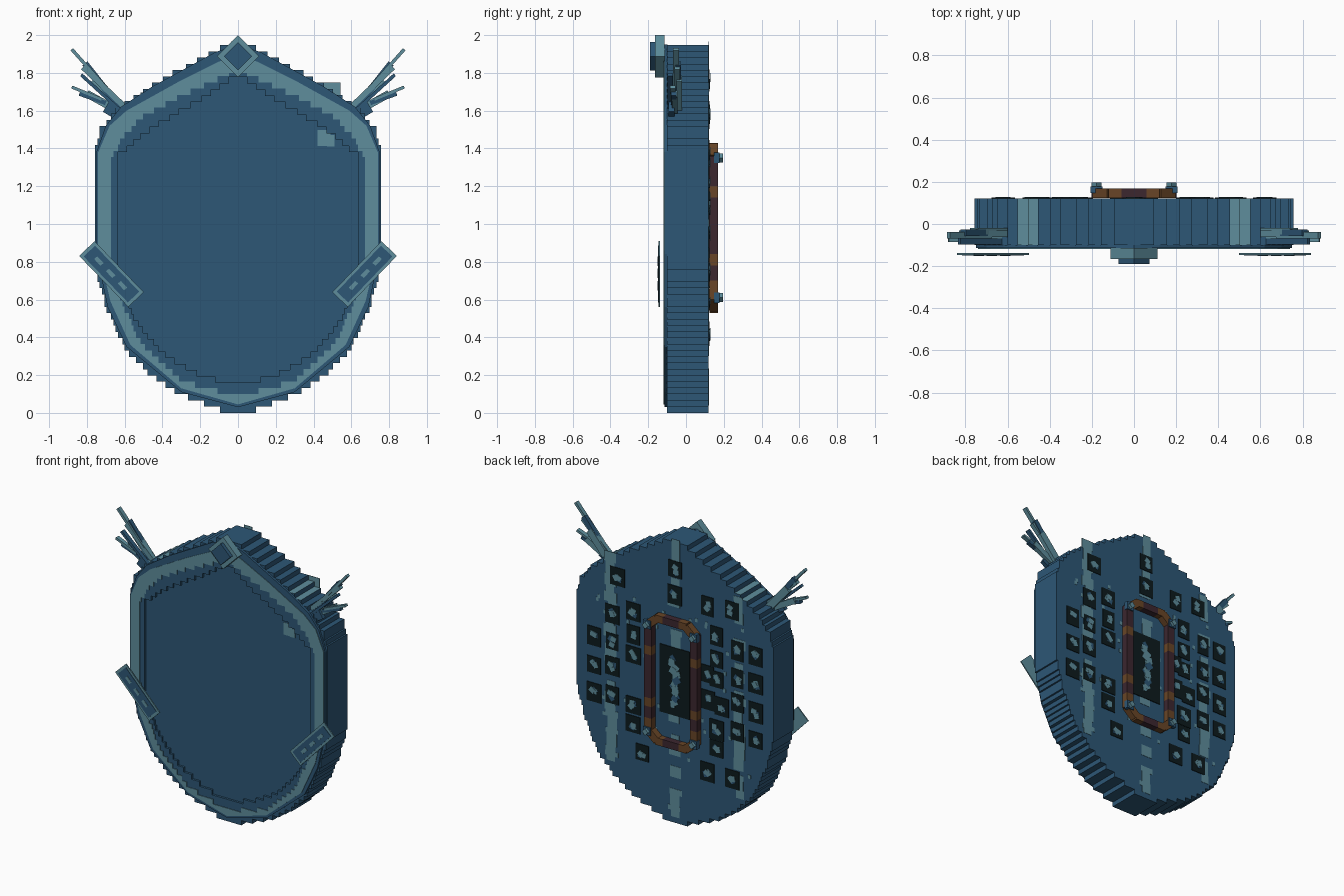
import bpy, bmesh, math, random
from mathutils import Matrix, Vector

random.seed(4)
cube = bpy.data.objects.get("Cube")
if cube:
    bpy.data.objects.remove(cube)


def material(name, rgb):
    m = bpy.data.materials.new(name)
    m.use_nodes = True
    m.diffuse_color = (*rgb, 1)
    m.node_tree.nodes["Principled BSDF"].inputs["Base Color"].default_value = (*rgb, 1)
    return m


BLUE = material("steel_blue", (.026, .095, .182))
PALE = material("pale_teal", (.112, .27, .335))
BLACK = material("near_black", (.004, .011, .013))
BROWN = material("leather_brown", (.14, .06, .02))
MAROON = material("dark_maroon", (.045, .02, .028))
MATS = [BLUE, PALE, BLACK, BROWN, MAROON]


def finish(name, bm):
    bmesh.ops.recalc_face_normals(bm, faces=bm.faces)
    me = bpy.data.meshes.new(name)
    bm.to_mesh(me)
    bm.free()
    for m in MATS:
        me.materials.append(m)
    ob = bpy.data.objects.new(name, me)
    bpy.context.collection.objects.link(ob)
    return ob


def mirror_half(half):
    """Closed outline from (half width, z) points running bottom to top."""
    return half + [(-w, z) for w, z in reversed(half) if w > 0]


def stepped(half, step=.033):
    """Staircase version of a half outline."""
    z, top, pts = half[0][1], half[-1][1], []
    while z < top - step / 2:
        nxt = min(z + step, top)
        mid = (z + nxt) / 2
        for (w0, z0), (w1, z1) in zip(half, half[1:]):
            if z0 <= mid <= z1:
                w = w0 + (w1 - w0) * (mid - z0) / (z1 - z0)
        w = max(round(w / .012) * .012, .024)
        if pts and abs(pts[-1][0] - w) < .001:
            pts[-1] = (w, nxt)
        else:
            pts += [(w, z), (w, nxt)]
        z = nxt
    return mirror_half(pts)


def plate(name, outlines, front, back, mat):
    """Extruded outline; a second outline is a hole."""
    cu = bpy.data.curves.new(name, 'CURVE')
    cu.dimensions, cu.fill_mode = '2D', 'BOTH'
    cu.extrude = (back - front) / 2
    for pts in outlines:
        sp = cu.splines.new('POLY')
        sp.points.add(len(pts) - 1)
        for p, (x, z) in zip(sp.points, pts):
            p.co = (x, z, 0, 1)
        sp.use_cyclic_u, sp.use_smooth = True, False
    tmp = bpy.data.objects.new(name + "_path", cu)
    bpy.context.collection.objects.link(tmp)
    dg = bpy.context.evaluated_depsgraph_get()
    me = bpy.data.meshes.new_from_object(tmp.evaluated_get(dg))
    me.transform(Matrix.Translation((0, (front + back) / 2, 0)) @ Matrix.Rotation(math.pi / 2, 4, 'X'))
    bm = bmesh.new()
    bm.from_mesh(me)
    bpy.data.objects.remove(tmp)
    bpy.data.meshes.remove(me)
    bmesh.ops.remove_doubles(bm, verts=bm.verts, dist=.0001)
    for f in bm.faces:
        f.material_index, f.smooth = MATS.index(mat), False
    return finish(name, bm)


def boxes(name, items):
    """Joined boxes: (centre, size, turn about y, material)."""
    bm = bmesh.new()
    for c, s, turn, mat in items:
        m = Matrix.Translation(c) @ Matrix.Rotation(turn, 4, 'Y') @ Matrix.Diagonal((*s, 1))
        made = bmesh.ops.create_cube(bm, size=1, matrix=m)
        for f in {f for v in made["verts"] for f in v.link_faces}:
            f.material_index = MATS.index(mat)
    return finish(name, bm)


def bar(a, b, y, width, depth, mat):
    """Box running between two (x, z) points."""
    d = Vector(b) - Vector(a)
    mid = (Vector(a) + Vector(b)) / 2
    return ((mid.x, y, mid.y), (d.length, depth, width), -math.atan2(d.y, d.x), mat)


# Shield body with staircase edge
body_half = [(.07, 0), (.12, .03), (.32, .1), (.46, .2), (.6, .34), (.69, .54), (.73, .66), (.76, .8),
             (.76, 1.38), (.73, 1.5), (.64, 1.61), (.52, 1.69), (.34, 1.8), (.13, 1.91), (.04, 1.96)]
body = plate("shield_body", [stepped(body_half)], -.1, .12, BLUE)
for f in body.data.polygons:
    x, y, z = f.center
    if f.normal.z > .7 and .43 < abs(x) < .56 and z > 1:
        f.material_index = 1

# Raised rim around the sunken field
rim_half = [(0, .03), (.3, .11), (.59, .35), (.69, .56), (.75, .84), (.75, 1.38),
            (.7, 1.52), (.62, 1.62), (.45, 1.73), (.12, 1.91), (0, 1.95)]
field_half = [(.06, .16), (.2, .2), (.38, .3), (.47, .4), (.55, .5), (.59, .6), (.64, .74), (.64, 1.37),
              (.6, 1.39), (.53, 1.45), (.42, 1.53), (.25, 1.63), (.1, 1.72), (.03, 1.78)]
plate("shield_rim", [mirror_half(rim_half), stepped(field_half)], -.115, -.099, BLUE)

# Pale band on the rim
band_out = [(0, .045), (.3, .13), (.57, .36), (.675, .59), (.74, .86), (.74, 1.38),
            (.68, 1.52), (.59, 1.6), (.32, 1.75), (.1, 1.86), (0, 1.89)]
band_in = [(.05, .1), (.3, .17), (.51, .36), (.62, .6), (.67, .82), (.67, 1.35),
           (.61, 1.46), (.5, 1.57), (.3, 1.68), (.03, 1.8)]
plate("rim_band", [mirror_half(band_out), stepped(band_in)], -.119, -.114, PALE)
boxes("field_glint", [((.455, -.101, 1.455), (.07, .004, .085), 0, PALE),
                      ((.49, -.101, 1.44), (.04, .004, .06), 0, PALE)])

# Diamond boss at the top
quarter = math.pi / 4
boxes("top_diamond", [((0, -.14, 1.888), (.158, .05, .158), quarter, PALE),
                      ((0, -.175, 1.888), (.105, .03, .105), quarter, BLUE)])

for side, label in ((1, "left"), (-1, "right")):
    # Slanted clasp with pale frame and dashes
    a, b = Vector((.8 * side, .87)), Vector((.54 * side, .6))

    def along(t):
        return a.lerp(b, t)
    clasp = [bar(a, b, -.142, .113, .008, PALE), bar(along(.05), along(.95), -.147, .083, .004, BLUE)]
    clasp += [bar(along(t), along(t + .13), -.1495, .022, .003, PALE) for t in (.18, .42, .66)]
    boxes(label + "_clasp", clasp)

    # Splayed crest of tapering rods
    rods = [((.57, 1.55), (.76, 1.77), .05, PALE), ((.62, 1.61), (.81, 1.85), .034, BLUE),
            ((.6, 1.62), (.82, 1.83), .03, PALE), ((.68, 1.7), (.88, 1.925), .018, PALE),
            ((.62, 1.59), (.8, 1.69), .04, PALE), ((.7, 1.64), (.84, 1.69), .022, BLUE),
            ((.72, 1.66), (.88, 1.725), .016, PALE), ((.6, 1.56), (.7, 1.62), .06, BLUE),
            ((.6, 1.58), (.83, 1.79), .018, BLUE), ((.66, 1.64), (.84, 1.64), .014, PALE)]
    rods = rods[:-1]
    boxes(label + "_crest", [bar((p[0] * side, p[1]), (q[0] * side, q[1]), -.035 - .006 * i, w, .03, m)
                             for i, (p, q, w, m) in enumerate(rods)])

# Ragged pale stripes down the back
stripes = []
for x, low, high in ((0, .04, 1.92), (.49, .3, 1.68), (-.49, .3, 1.68)):
    z = low
    while z < high:
        h = random.uniform(.03, .09)
        if random.random() < .8:
            stripes.append(((x + random.uniform(-.01, .01), .1205, z + h / 2),
                            (random.uniform(.06, .1), .003, h), 0, PALE))
        z += h
for i in range(40):
    stripes.append(((random.uniform(-.6, .6), .1205, random.uniform(.45, 1.5)), (.02, .003, .025), 0, PALE))
boxes("back_stripes", stripes)

# Black inset tiles on the back, each with a pale shard
spots = [(0, 1.76), (0, 1.58)]
for side in (1, -1):
    spots += [(side * x, z) for x, z in ((.44, 1.59), (.25, .42))]
    spots += [(side * .62, z) for z in (1.13, .93, .74)]
    spots += [(side * .48, z) for z in (1.32, 1.13, .96, .76)]
    spots += [(side * .32, z) for z in (1.38, 1.22, 1.08, .73, .6)]
spots += [(-.25, 1.57), (-.44, .42), (-.62, 1.32), (-.25, 1.1), (-.25, .92), (-.36, .9)]
tiles = []
for x, z in spots:
    w, h = random.uniform(.09, .115), random.uniform(.11, .14)
    tiles.append(((x, .1225, z), (w, .005, h), 0, BLACK))
    for k in range(3):
        tiles.append(((x + random.uniform(-.015, .015), .1255 + k * .001, z + random.uniform(-.02, .02)),
                      (.035, .003, .04), random.uniform(0, 1.5), PALE if k else BLUE))
boxes("back_tiles", tiles)

# Central black panel with tall shard cluster
panel = [((0, .123, .98), (.23, .006, .47), 0, BLACK)]
for i in range(16):
    t = i / 15 - .5
    panel.append(((random.uniform(-.025, .025), .127 + i % 3 * .001, .98 + t * .32),
                  (.03 + .06 * (.5 - abs(t)), .003, .045), random.uniform(0, 1.5), random.choice((PALE, PALE, BLUE))))
boxes("back_panel", panel)

# Handle frame: wrapped rails, chamfered corners, studs
Y, D = .147, .045
handle, studs = [], []
for sx in (1, -1):
    edges = [.6, .7, .78, .84, 1.14, 1.2, 1.29, 1.36]
    for i, (z0, z1) in enumerate(zip(edges, edges[1:])):
        handle.append(bar((sx * .175, z0), (sx * .175, z1), Y, .055, D, MAROON if i % 2 else BROWN))
    handle[-1] = handle[-1][:3] + (MAROON,)
    for sz in (1, -1):
        mid = .98 + sz * .425
        handle.append(bar((sx * .18, .98 + sz * .365), (sx * .11, mid), Y, .055, D, BROWN))
        handle.append(bar((sx * .12, mid), (sx * .06, mid), Y, .05, D, BROWN))
        handle.append(bar((sx * .06, mid), (0, mid), Y, .05, D, MAROON))
        z = .98 + sz * .37
        studs += [((sx * .178, .163, z), (.056, .03, .056), 0, BLUE),
                  ((sx * .178, .185, z), (.034, .024, .034), quarter, PALE)]
boxes("handle", handle)
boxes("handle_studs", studs)
